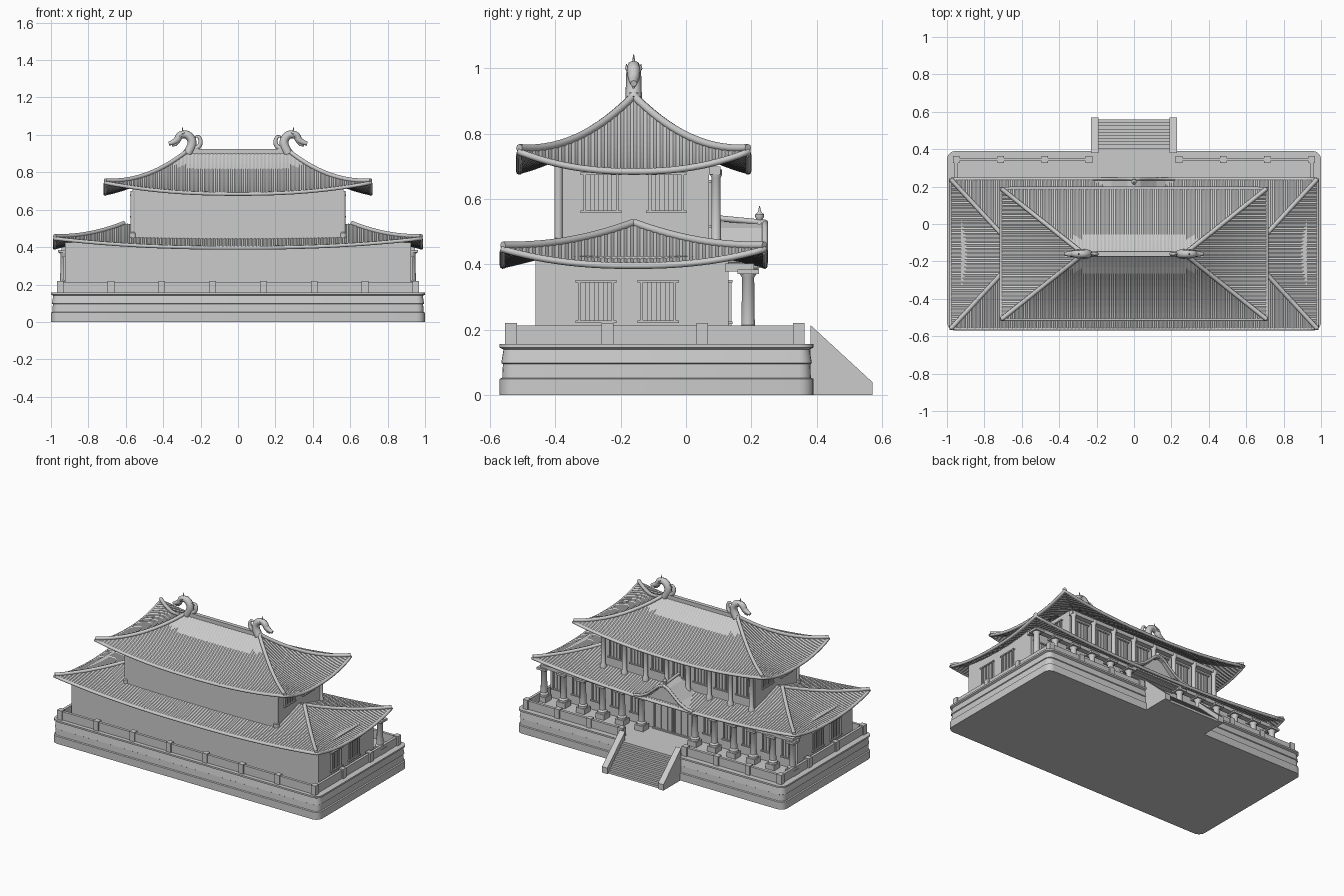
import bpy, bmesh, math
from mathutils import Vector, Matrix

if "Cube" in bpy.data.objects:
    bpy.data.objects.remove(bpy.data.objects["Cube"])

YC = -0.16  # centre line of the hall in y


def finish(name, bm, smooth=False):
    me = bpy.data.meshes.new(name)
    bm.to_mesh(me)
    bm.free()
    ob = bpy.data.objects.new(name, me)
    bpy.context.collection.objects.link(ob)
    if smooth:
        bpy.context.view_layer.objects.active = ob
        ob.select_set(True)
        bpy.ops.object.shade_smooth_by_angle(angle=math.radians(40))
        ob.select_set(False)
    return ob


def boxes(name, items):
    """Boxes given as (x0, x1, y0, y1, z0, z1), joined into one part."""
    bm = bmesh.new()
    for x0, x1, y0, y1, z0, z1 in items:
        m = Matrix.Translation(((x0+x1)/2, (y0+y1)/2, (z0+z1)/2)) @ Matrix.Diagonal((x1-x0, y1-y0, z1-z0, 1))
        bmesh.ops.create_cube(bm, size=1, matrix=m)
    return finish(name, bm)


def loft(bm, rings):
    vs = [[bm.verts.new(p) for p in r] for r in rings]
    n = len(vs[0])
    for a, b in zip(vs, vs[1:]):
        for i in range(n):
            bm.faces.new((a[i], a[(i+1) % n], b[(i+1) % n], b[i]))
    bm.faces.new(vs[0][::-1])
    bm.faces.new(vs[-1])


def lathes(name, spots, profile, n=14):
    """The same (radius, z) profile turned at every (x, y) spot."""
    bm = bmesh.new()
    for x, y in spots:
        loft(bm, [[(x + r*math.cos(i*math.tau/n), y + r*math.sin(i*math.tau/n), z)
                   for i in range(n)] for r, z in profile])
    return finish(name, bm, True)


def tube(name, pts, r, radii=None, cyclic=False, kind='POLY'):
    cu = bpy.data.curves.new(name, 'CURVE')
    cu.dimensions = '3D'
    cu.bevel_depth, cu.bevel_resolution, cu.use_fill_caps = r, 2, True
    sp = cu.splines.new(kind)
    sp.points.add(len(pts) - 1)
    for i, p in enumerate(pts):
        sp.points[i].co = (*p, 1)
        sp.points[i].radius = radii[i] if radii else 1
    sp.use_cyclic_u = cyclic
    if kind == 'NURBS':
        sp.order_u, sp.use_endpoint_u, sp.resolution_u = 3, True, 6
    ob = bpy.data.objects.new(name, cu)
    bpy.context.collection.objects.link(ob)
    return ob


def extrude_profile(name, pts, axis, a, b):
    """Closed outline extruded along 'x' (pts are y,z) or 'y' (pts are x,z)."""
    bm = bmesh.new()
    f = (lambda p, t: (t, p[0], p[1])) if axis == 'x' else (lambda p, t: (p[0], t, p[1]))
    loft(bm, [[f(p, t) for p in pts] for t in (a, b)])
    bmesh.ops.recalc_face_normals(bm, faces=bm.faces)
    return finish(name, bm)


# --- Curved hip roof with tile ribs, hip ridges and eave trim
def roof(name, hx, hy, rx, ze, zr, lift, lin):
    def height(t, s):
        return ze + (zr-ze)*(lin*t + (1-lin)*t*t) + lift*(1-t)**2 * s**2.3

    def point(side, u, t):
        if side:
            w = hy*(1-t)
            return hx - t*(hx-rx), u, height(t, min(1, abs(u)/w) if w > 1e-6 else 1)
        return u, hy*(1-t), height(t, min(1, abs(u)/(hx - t*(hx-rx))))

    bm = bmesh.new()
    rows = 10
    for side in (0, 1):
        half, rid = (hy, 0) if side else (hx, rx)
        n = 2*round(half*100)
        for sg in (1, -1):
            cols = []
            for i in range(n+1):
                u = half*(2*i/n - 1)
                tm = 1 if abs(u) <= rid else (half-abs(u))/(half-rid)
                rib = 0.004 if i % 2 else 0
                col = []
                for j in range(rows+1):
                    x, y, z = point(side, u, tm*j/rows)
                    col.append(bm.verts.new((sg*x, YC + sg*y, z + rib)))
                cols.append(col)
            for a, b in zip(cols, cols[1:]):
                for j in range(rows):
                    q = (a[j], b[j], b[j+1], a[j+1])
                    bm.faces.new(q)
    bmesh.ops.remove_doubles(bm, verts=bm.verts, dist=1e-4)
    bm.normal_update()
    for f in bm.faces:
        if f.normal.z < 0:
            f.normal_flip()
    ob = finish(name + "_tiles", bm)
    m = ob.modifiers.new("thickness", 'SOLIDIFY')
    m.thickness, m.offset = 0.014, -1
    # hips and eave trim
    for sx in (1, -1):
        for sy in (1, -1):
            pts = []
            for k in range(15):
                x, y, z = point(0, hx - k/14*(hx-rx), k/14)
                pts.append((sx*x, YC + sy*y, z + 0.006))
            tube(name + "_hip_ridge", pts, 0.012)
    rim = []
    for side, sg in ((0, 1), (1, -1), (0, -1), (1, 1)):
        half = hy if side else hx
        for k in range(24):
            u = half*(1 - k/12) * (1 if side == 0 else -1)
            x, y, z = point(side, u, 0)
            rim.append((sg*x, YC + sg*y, z - 0.006))
    tube(name + "_eave_trim", rim, 0.010, cyclic=True)


roof("lower_roof", 0.98, 0.40, 0.61, 0.402, 0.522, 0.05, 0.75)
roof("upper_roof", 0.71, 0.35, 0.27, 0.690, 0.910, 0.06, 0.40)
boxes("main_ridge", [(-0.28, 0.28, YC-0.013, YC+0.013, 0.89, 0.925)])

# --- Terrace with moulded, rounded-corner plinth
bm = bmesh.new()
rings = []
for z, d in ((0, 0), (.05, 0), (.053, .008), (.095, .010), (.098, .005), (.14, .012), (.146, 0), (.157, 0)):
    ring = []
    for c, (sx, sy) in enumerate(((1, 1), (-1, 1), (-1, -1), (1, -1))):
        for k in range(6):
            a = (c + k/5)*math.pi/2
            ring.append((sx*0.955 + (.045-d)*math.cos(a), -0.09 + sy*0.435 + (.045-d)*math.sin(a), z))
    rings.append(ring)
loft(bm, rings)
finish("terrace", bm, True)

# --- Parapet walls and posts
T = 0.009
boxes("parapet", [(-.95, .95, -.535-T, -.535+T, .15, .213),
                  (-.95-T, -.95+T, -.535, .345, .15, .213), (.95-T, .95+T, -.535, .345, .15, .213),
                  (-.95, -.22, .345-T, .345+T, .15, .213), (.22, .95, .345-T, .345+T, .15, .213)])
spots = [(-.95 + i*1.9/7, -.535) for i in range(8)]
spots += [(s*.95, y) for s in (1, -1) for y in (-.24, .05, .345)]
spots += [(s*x, .345) for s in (1, -1) for x in (.24, .477, .713)]
boxes("parapet_posts", [(x-.018, x+.018, y-.018, y+.018, .15, .22) for x, y in spots])

# --- Stair with sloping side walls
boxes("steps", [(-.195, .195, .36, .56 - i*.017, i*.0157, (i+1)*.0157) for i in range(10)])
for s in (1, -1):
    extrude_profile("stair_wall", [(.38, 0), (.57, 0), (.57, .04), (.38, .215)], 'x', s*.19, s*.23)

# --- Hall walls
boxes("lower_hall", [(-.925, .925, -.46, .13, .15, .425)])
boxes("upper_hall", [(-.565, .565, -.40, .07, .43, .715)])
boxes("porch_beams", [(-.945, .945, .172, .208, .378, .402), (-.945, -.91, .12, .2, .378, .402),
                      (.91, .945, .12, .2, .378, .402), (-.575, .575, .07, .105, .675, .70)])

# --- Columns
low_x = [s*(.2 + i*.146) for s in (1, -1) for i in range(6)]
lathes("porch_columns", [(x, .19) for x in low_x],
       [(.030, .19), (.030, .205), (.021, .215), (.019, .36), (.026, .37), (.026, .385)])
boxes("column_bases", [(x-.032, x+.032, .158, .222, .15, .192) for x in low_x])
boxes("column_capitals", [(x-.033, x+.033, .157, .223, .37, .384) for x in low_x])
up_x = [-.555 + i*1.11/7 for i in range(8)]
lathes("upper_columns", [(x, .092) for x in up_x],
       [(.02, .43), (.02, .46), (.015, .468), (.014, .665), (.019, .675), (.019, .69)])
lathes("upper_corner_columns", [(s*.562, -.39) for s in (1, -1)],
       [(.018, .44), (.018, .475), (.013, .48), (.013, .70)])


# --- Lattice windows
def window(c, w, z0, z1, wall, axis, sg, bars=4):
    parts = []

    def add(a, b, lo, hi, d):
        p, q = sorted((wall - sg*.01, wall + sg*d))
        parts.append((p, q, a, b, lo, hi) if axis == 'x' else (a, b, p, q, lo, hi))
    e = .008
    add(c-w-e, c+w+e, z0-e, z0, .012)
    add(c-w-e, c+w+e, z1, z1+e, .012)
    add(c-w, c-w+e, z0, z1, .009)
    add(c+w-e, c+w, z0, z1, .009)
    for i in range(1, bars):
        u = c - w + 2*w*i/bars
        add(u-.007, u+.007, z0, z1, .006)
    return parts


side, back = [], []
for sg in (1, -1):
    for c in (-.275, -.085):
        side += window(c, .055, .228, .345, sg*.925, 'x', sg)
    for c in (-.26, -.06):
        side += window(c, .054, .565, .673, sg*.565, 'x', sg)
    for i in range(5):
        back += window(sg*(.273 + i*.146), .045, .225, .345, .13, 'y', 1)
for a, b in zip(up_x, up_x[1:]):
    back += window((a+b)/2, .045, .52, .65, .07, 'y', 1)
boxes("side_windows", side)
boxes("porch_windows", back)
boxes("doors", window(-.075, .07, .165, .345, .13, 'y', 1, 3) + window(.075, .07, .165, .345, .13, 'y', 1, 3))

# --- Curved entrance gable over the stair
half = [(0, .528), (.035, .512), (.075, .476), (.12, .438), (.17, .413), (.22, .405)]
top = [(-x, z) for x, z in half[:0:-1]] + half
extrude_profile("gable_roof", top + [(x, z-.016) for x, z in top[::-1]], 'y', .0, .245)
extrude_profile("gable_panel", [(x*.9, z-.012) for x, z in top] + [(.19, .385), (-.19, .385)], 'y', .0, .222)
tube("gable_trim", [(x, .242, z) for x, z in top], .009)
tube("gable_ridge", [(0, .05, .546), (0, .11, .540), (0, .245, .527)], .009)
lathes("gable_finial", [(0, .225)], [(.013, .52), (.008, .535), (.014, .545), (.014, .553), (.006, .56), (.001, .578)], 10)

# --- Ridge-end beasts: arched neck, head, curled tail and crest spike
for s in (1, -1):
    P = lambda pts: [(s*x, YC, z) for x, z in pts]
    tube("beast_neck", P([(.27, .90), (.235, .95), (.265, 1.005), (.315, 1.0), (.325, .965), (.37, .953)]),
         .022, [1.15, 1.1, 1, .9, .85, .45], kind='NURBS')
    tube("beast_jaw", P([(.315, .968), (.335, .947), (.352, .94)]), .009, [1, .8, .4])
    tube("beast_tail", P([(.26, .92), (.215, .925), (.195, .965), (.215, 1.0), (.232, .985)]),
         .013, [1, 1, .9, .6, .3], kind='NURBS')
    tube("beast_crest", P([(.285, .985), (.295, 1.015), (.298, 1.042)]), .009, [1, .6, .15])
    for d in (1, -1):
        tube("beast_horn", [(s*.315, YC+d*.012, .985), (s*.30, YC+d*.022, 1.0), (s*.285, YC+d*.022, 1.012)],
             .006, [1, .8, .2])
